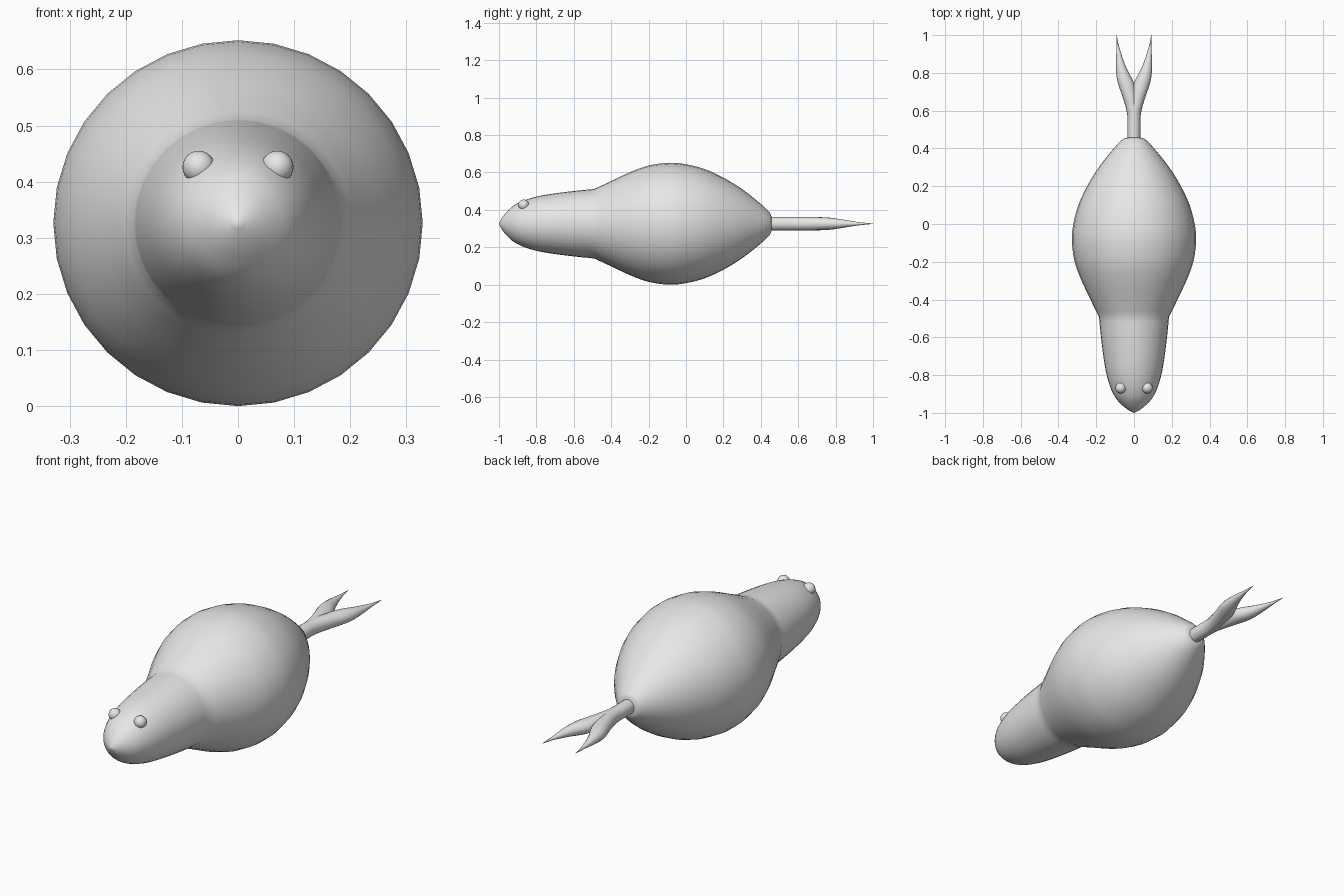
import bpy, bmesh, math
from mathutils import Vector

if "Cube" in bpy.data.objects:
    bpy.data.objects.remove(bpy.data.objects["Cube"])

ZC = 0.326  # height of the long axis

grey = bpy.data.materials.new("plain_grey")
grey.diffuse_color = (0.8, 0.8, 0.8, 1)
grey.use_nodes = True
grey.node_tree.nodes["Principled BSDF"].inputs["Base Color"].default_value = grey.diffuse_color


def spline(pts, n):
    """Smooth the control points (tuples) with n steps per span."""
    p = [Vector(q) for q in pts]
    p = [2 * p[0] - p[1]] + p + [2 * p[-1] - p[-2]]
    out = []
    for i in range(1, len(p) - 2):
        for k in range(n):
            t = k / n
            a, b, c, d = p[i - 1:i + 3]
            out.append(0.5 * (2 * b + (c - a) * t + (2 * a - 5 * b + 4 * c - d) * t * t
                              + (3 * b - a - 3 * c + d) * t ** 3))
    return out + [p[-2]]


def finish(ob, angle=40):
    ob.data.materials.append(grey)
    bpy.context.view_layer.objects.active = ob
    for o in bpy.context.selected_objects:
        o.select_set(False)
    ob.select_set(True)
    bpy.ops.object.shade_smooth_by_angle(angle=math.radians(angle))


def loft(name, rings, segs):
    """Skin elliptical rings given as (y, x centre, x radius, z radius)."""
    bm = bmesh.new()
    loops = []
    for y, cx, rx, rz in rings:
        loops.append([bm.verts.new((cx + rx * math.sin(2 * math.pi * k / segs), y,
                                    ZC + rz * math.cos(2 * math.pi * k / segs)))
                      for k in range(segs)])
    for a, b in zip(loops, loops[1:]):
        for k in range(segs):
            j = (k + 1) % segs
            bm.faces.new((a[k], a[j], b[j], b[k]))
    bm.faces.new(loops[0])
    bm.faces.new(loops[-1])
    bmesh.ops.remove_doubles(bm, verts=bm.verts, dist=0.0004)
    bmesh.ops.recalc_face_normals(bm, faces=bm.faces)
    me = bpy.data.meshes.new(name)
    bm.to_mesh(me)
    bm.free()
    ob = bpy.data.objects.new(name, me)
    bpy.context.collection.objects.link(ob)
    finish(ob)
    return ob


# Body and head: one turned shape, slightly wider than tall at the belly
head = [(-1.0, 0.0), (-0.985, 0.03), (-0.96, 0.062), (-0.92, 0.098), (-0.86, 0.127),
        (-0.78, 0.149), (-0.68, 0.165), (-0.58, 0.177), (-0.515, 0.183)]
belly = [(-0.49, 0.186), (-0.40, 0.228), (-0.30, 0.275), (-0.20, 0.311), (-0.09, 0.326),
         (0.0, 0.318), (0.10, 0.292), (0.20, 0.246), (0.30, 0.185), (0.40, 0.106),
         (0.44, 0.068), (0.455, 0.045), (0.46, 0.0)]
profile = spline(head, 3) + spline(belly, 3)
loft("body", [(y, 0, max(r, 0) * (1.01 if y > -0.49 else 1), max(r, 0))
              for y, r in profile], 32)

# Forked tail: two mirrored tapering prongs that share the stem
prong = [(0.42, 0.0, 0.034, 0.036), (0.55, 0.0, 0.034, 0.036), (0.61, 0.007, 0.035, 0.036),
         (0.68, 0.024, 0.039, 0.036), (0.74, 0.041, 0.043, 0.034), (0.78, 0.054, 0.038, 0.031),
         (0.82, 0.066, 0.029, 0.025), (0.87, 0.076, 0.019, 0.017), (0.92, 0.083, 0.010, 0.009),
         (0.96, 0.088, 0.004, 0.005), (1.0, 0.091, 0.0005, 0.001)]
for side, s in (("left", -1), ("right", 1)):
    loft("tail_prong_" + side, [(y, s * cx, rx, rz) for y, cx, rx, rz in spline(prong, 3)], 16)

    # Eye beads on top of the snout
    bpy.ops.mesh.primitive_uv_sphere_add(segments=24, ring_count=12, radius=0.029,
                                         location=(s * 0.07, -0.868, 0.426))
    eye = bpy.context.object
    eye.name = "eye_" + side
    finish(eye)
